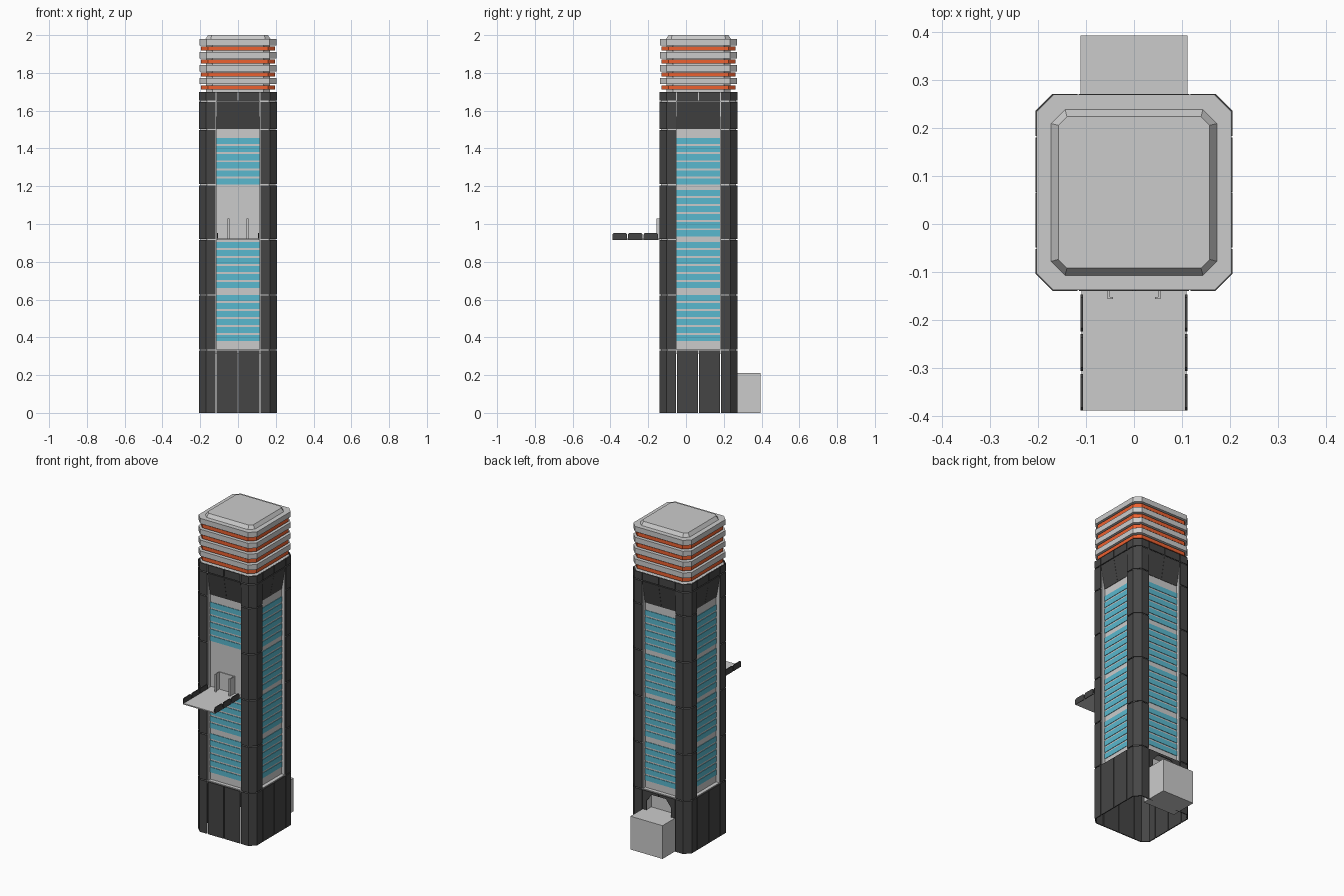
import bpy, bmesh
from math import pi
from mathutils import Matrix, Vector

if "Cube" in bpy.data.objects:
    bpy.data.objects.remove(bpy.data.objects["Cube"])

CY, R, CUT, W, T = 0.066, 0.206, 0.036, 0.115, 0.006


def material(name, col):
    m = bpy.data.materials.new(name)
    m.diffuse_color = (*col, 1)
    m.use_nodes = True
    m.node_tree.nodes["Principled BSDF"].inputs["Base Color"].default_value = m.diffuse_color
    return m


DARK = material("dark_panel", (0.06, 0.06, 0.06))
BLUE = material("blue_glass", (0.10, 0.48, 0.62))
ORANGE = material("orange_light", (0.85, 0.12, 0.03))


def loft(name, loops, mat=None, k=None):
    """Closed solid through matching loops; k = quarter turns about the tower axis."""
    bm = bmesh.new()
    rows = [[bm.verts.new(p) for p in lp] for lp in loops]
    n = len(rows[0])
    for a, b in zip(rows, rows[1:]):
        for i in range(n):
            j = (i + 1) % n
            bm.faces.new((a[i], a[j], b[j], b[i]))
    bm.faces.new(rows[0][::-1])
    bm.faces.new(rows[-1])
    if k is not None:
        bm.transform(Matrix.Translation((0, CY, 0)) @ Matrix.Rotation(k * pi / 2, 4, 'Z'))
    bmesh.ops.recalc_face_normals(bm, faces=bm.faces)
    me = bpy.data.meshes.new(name)
    bm.to_mesh(me)
    bm.free()
    ob = bpy.data.objects.new(name, me)
    bpy.context.collection.objects.link(ob)
    if mat:
        me.materials.append(mat)
    return ob


def prism(name, pts, z0, z1, mat=None, k=None):
    return loft(name, [[(x, y, z) for x, y in pts] for z in (z0, z1)], mat, k)


def box(name, x0, x1, y0, y1, z0, z1, mat=None, k=None):
    return prism(name, [(x0, y0), (x1, y0), (x1, y1), (x0, y1)], z0, z1, mat, k)


def octagon(r, c=CUT):
    q = r - c
    return [(-q, -r), (q, -r), (r, -q), (r, q), (q, r), (-q, r), (-r, q), (-r, -q)]


# Grey core: chamfered square with a shallow notch in each side
ri = R - T - 0.001
quarter = [(-W, -0.176), (W, -0.176), (W, -ri), (ri - CUT + .002, -ri),
           (ri, -ri + CUT - .002), (ri, -W)]
core = []
for k in range(4):
    m = Matrix.Rotation(k * pi / 2, 2)
    core += [tuple(m @ Vector(p)) for p in quarter]
core = [p for i, p in enumerate(core) if (Vector(p) - Vector(core[i - 1])).length > 1e-4]
prism("core", core, 0.33, 1.66, k=0)
prism("core_sill", octagon(ri), 0.315, 0.335, k=0)
prism("core_head", octagon(ri), 1.65, 1.70, k=0)

# Dark cladding wrapped around each corner, split in rows
rows = [0, 0.333, 0.625, 0.917, 1.208, 1.5, 1.65, 1.70]
g, q, ti = 0.003, R - CUT, R - T
corner = [(W + g, -R), (q, -R), (R, -q), (R, -W - g),
          (ti, -W - g), (ti, -q + .003), (q - .003, -ti), (W + g, -ti)]
for k in range(4):
    for i, (a, b) in enumerate(zip(rows, rows[1:])):
        prism(f"corner_panel_{k}_{i}", corner, a + (g if i else 0), b - g * (i < 6), DARK, k)

# Side panels: base, sloped head and top strip, in halves
for k in range(4):
    for s in (-1, 1):
        x0, x1 = sorted((s * 0.002, s * (W - 0.002)))
        if k != 2:
            box(f"base_panel_{k}_{s}", x0, x1, -R, -ti, 0, 0.330, DARK, k)
        box(f"top_strip_{k}_{s}", x0, x1, -R, -ti, 1.653, 1.70, DARK, k)
        xs = sorted((s * 0.0005, s * W))
        loft(f"sloped_panel_{k}_{s}",
             [[(xs[0], y, z), (xs[1], y, z), (xs[1], y + .03, z), (xs[0], y + .03, z)]
              for y, z in ((-0.178, 1.502), (-R, 1.648))], DARK, k)

# Back doorway frame with clipped top corners, and alcove behind it
for s in (-1, 1):
    frame = [(0.113, 0), (0.113, 0.33), (0.001, 0.33), (0.001, 0.315),
             (0.05, 0.315), (0.085, 0.27), (0.085, 0)]
    loft(f"back_door_frame_{s}", [[(s * x, y, z) for x, z in frame] for y in (-R, -ti)], DARK, 2)
    box(f"alcove_side_{s}", s * 0.09 - .003, s * 0.09 + .003, -ti, -0.15, 0.20, 0.32, k=2)
box("alcove_back", -0.09, 0.09, -0.156, -0.15, 0.20, 0.32, k=2)
box("back_annex", -0.112, 0.112, CY + 0.155, 0.394, 0, 0.21)

# Window strips: four floors of six panes on each side
for k in range(4):
    for f, z0 in enumerate((0.38, 0.66, 0.935, 1.21)):
        if k == 0 and f == 2:
            continue
        for i in range(6):
            z = z0 + i * 0.0425
            box(f"window_{k}_{f}_{i}", -W, W, -0.179, -0.17, z, z + 0.032, BLUE, k)

# Balcony with dark segmented rails
box("balcony_floor", -0.11, 0.11, -0.39, -0.10, 0.915, 0.922)
for s in (-1, 1):
    for i in range(3):
        y = -0.39 + i * 0.083
        prof = [(y, .915), (y + .077, .915), (y + .077, .945), (y + .07, .953),
                (y + .007, .953), (y, .945)]
        loft(f"balcony_rail_{s}_{i}",
             [[(s * x, a, b) for a, b in prof] for x in (0.107, 0.112)], DARK)
    # Door jambs with small inward lips
    xs = sorted((s * 0.050, s * 0.055))
    box(f"door_jamb_{s}", *xs, -0.157, -0.105, 0.92, 1.03)
    xs = sorted((s * 0.044, s * 0.055))
    box(f"door_lip_{s}", *xs, -0.157, -0.152, 0.92, 1.03)
box("door", -0.05, 0.05, -0.114, -0.105, 0.92, 1.03)

# Crown: neck, grey fins, orange light rings and bevelled cap
prism("crown_neck", octagon(0.170), 1.69, 1.96, k=0)
for i in range(4):
    z = 1.723 + i * 0.0685
    prism(f"light_ring_{i}", octagon(0.195), z - 0.011, z + 0.011, ORANGE, 0)
    prism(f"crown_fin_{i}", octagon(0.204), z + 0.017, z + 0.050, k=0)
loft("crown_cap", [[(x, y, z) for x, y in octagon(r, c)]
                   for r, c, z in ((0.177, .032, 1.96), (0.177, .032, 1.973), (0.158, .018, 2.0))], k=0)
